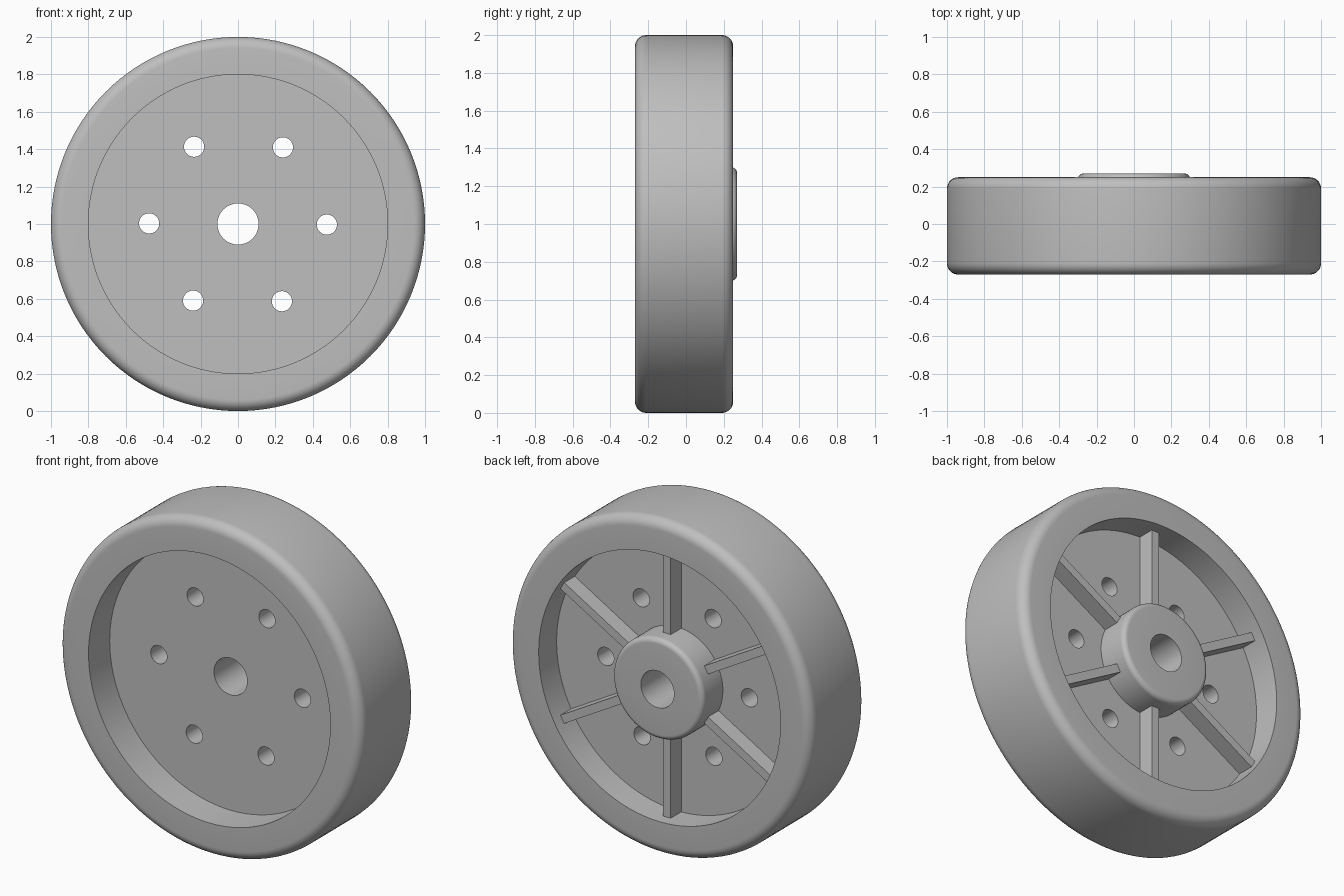
import bpy, bmesh, math
from mathutils import Matrix, Vector

cube = bpy.data.objects.get("Cube")
if cube:
    bpy.data.objects.remove(cube, do_unlink=True)

grey = bpy.data.materials.new("light grey")
grey.use_nodes = True
colour = (0.52, 0.52, 0.52, 1)
grey.diffuse_color = colour
grey.node_tree.nodes["Principled BSDF"].inputs["Base Color"].default_value = colour

CENTRE = Vector((0, 0, 1))
SEGMENTS = 128
DISC_FRONT, DISC_BACK = -0.07, 0.08


def make_object(name, bm):
    bmesh.ops.recalc_face_normals(bm, faces=bm.faces)
    mesh = bpy.data.meshes.new(name)
    bm.to_mesh(mesh)
    bm.free()
    mesh.materials.append(grey)
    obj = bpy.data.objects.new(name, mesh)
    bpy.context.collection.objects.link(obj)
    return obj


def activate(obj):
    bpy.ops.object.select_all(action="DESELECT")
    obj.select_set(True)
    bpy.context.view_layer.objects.active = obj


def fillet(r, y, radius, start):
    """Quarter arc about (r, y), as (radius, y) profile points."""
    steps = 8
    return [(r + radius * math.cos(math.radians(start + 90 * i / steps)),
             y + radius * math.sin(math.radians(start + 90 * i / steps)))
            for i in range(steps + 1)]


# Wheel body: a closed profile turned about the axle
profile = [(0.11, DISC_FRONT), (0.8, DISC_FRONT), (0.8, -0.27)]
profile += fillet(0.94, -0.21, 0.06, -90)
profile += fillet(0.94, 0.19, 0.06, 0)
profile += [(0.8, 0.25), (0.8, DISC_BACK), (0.3, DISC_BACK)]
profile += fillet(0.27, 0.24, 0.03, 0)
profile += [(0.11, 0.27)]

bm = bmesh.new()
rings = []
for i in range(SEGMENTS):
    a = math.tau * i / SEGMENTS
    rings.append([bm.verts.new(CENTRE + Vector((r * math.cos(a), y, r * math.sin(a))))
                  for r, y in profile])
for i, ring in enumerate(rings):
    following = rings[(i + 1) % SEGMENTS]
    for j in range(len(profile)):
        k = (j + 1) % len(profile)
        bm.faces.new((ring[j], ring[k], following[k], following[j]))
wheel = make_object("wheel_body", bm)

# Six bolt holes through the disc
bm = bmesh.new()
for i in range(6):
    a = math.radians(60 * i - 0.4)
    place = Matrix.Translation(CENTRE + Vector((0.475 * math.cos(a), 0, 0.475 * math.sin(a))))
    bmesh.ops.create_cone(bm, cap_ends=True, segments=32, radius1=0.054, radius2=0.054,
                          depth=0.4, matrix=place @ Matrix.Rotation(math.pi / 2, 4, "X"))
cutter = make_object("bolt_hole_cutter", bm)
cutter.hide_render = True
activate(wheel)
cut = wheel.modifiers.new("bolt holes", "BOOLEAN")
cut.operation = "DIFFERENCE"
cut.solver = "EXACT"
cut.object = cutter
bpy.ops.object.modifier_apply(modifier=cut.name)
bpy.data.objects.remove(cutter, do_unlink=True)
bpy.ops.object.shade_smooth_by_angle(angle=math.radians(30))

# Six ribs between hub and rim on the back of the disc
RIB_TOP = 0.18
for i in range(6):
    bm = bmesh.new()
    turn = Matrix.Rotation(math.radians(30 + 60 * i), 4, "Y")
    shape = (Matrix.Translation((0.545, (DISC_BACK - 0.02 + RIB_TOP) / 2, 0))
             @ Matrix.Diagonal((0.53, RIB_TOP - DISC_BACK + 0.02, 0.05, 1)))
    bmesh.ops.create_cube(bm, size=1, matrix=Matrix.Translation(CENTRE) @ turn @ shape)
    make_object(f"rib_{i + 1}", bm)
